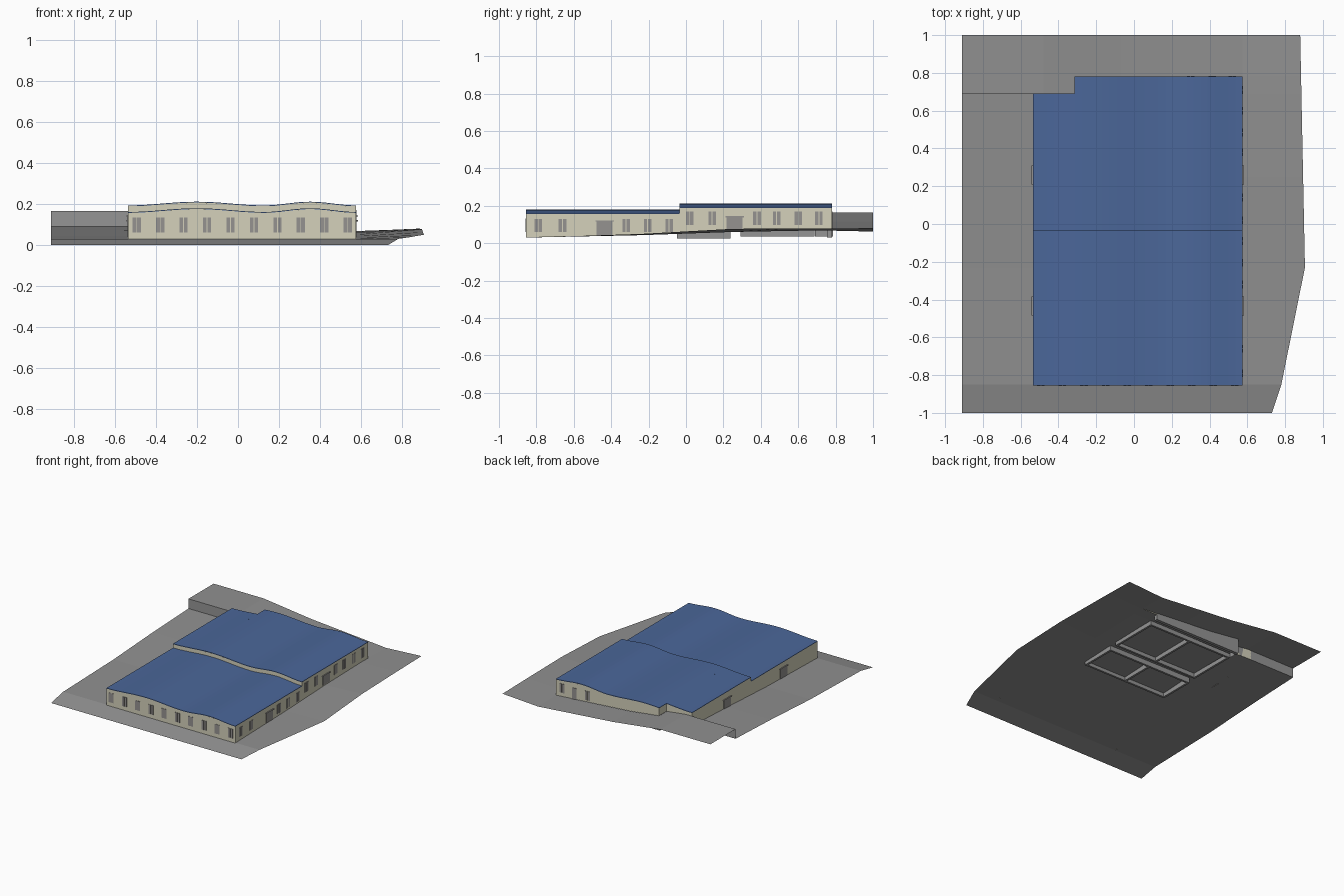
import bpy, bmesh, math

if "Cube" in bpy.data.objects:
    bpy.data.objects.remove(bpy.data.objects["Cube"])

def material(name, r, g, b):
    m = bpy.data.materials.new(name)
    m.diffuse_color = (r, g, b, 1)
    m.use_nodes = True
    m.node_tree.nodes["Principled BSDF"].inputs["Base Color"].default_value = m.diffuse_color
    return m

CREAM = material("cream wall", .66, .64, .50)
BLUE = material("blue roof", .07, .135, .32)
GRAY = material("gray ground", .28, .28, .28)
GLASS = material("gray openings", .30, .29, .28)
CONCRETE = material("concrete", .30, .30, .30)

def finish(name, bm, mat):
    me = bpy.data.meshes.new(name)
    bm.to_mesh(me)
    bm.free()
    me.materials.append(mat)
    ob = bpy.data.objects.new(name, me)
    bpy.context.collection.objects.link(ob)
    return ob

def interp(pts, t):
    if t <= pts[0][0]:
        return pts[0][1]
    for (a, va), (b, vb) in zip(pts, pts[1:]):
        if t <= b:
            return va + (vb - va) * (t - a) / (b - a)
    return pts[-1][1]

# Sheet over a grid; EDGE stands for the slanted right border of the site
EDGE = 99
def edge(y):
    return interp([(-1, .73), (-.85, .78), (-.23, .905), (1, .88)], y)

def sheet(name, xs, ys, zf, mat):
    bm = bmesh.new()
    rows = []
    for y in ys:
        row = []
        for x in xs:
            px = edge(y) if x == EDGE else x
            row.append(bm.verts.new((px, y, zf(px, y))))
        rows.append(row)
    for a, b in zip(rows, rows[1:]):
        for i in range(len(xs) - 1):
            bm.faces.new((a[i], a[i + 1], b[i + 1], b[i]))
    return finish(name, bm, mat)

# Vertical wall along a counterclockwise path
def strip(name, path, bottom, top, mat, step=.05):
    bm = bmesh.new()
    pts = [path[0]]
    for (ax, ay), (bx, by) in zip(path, path[1:]):
        n = max(1, round(math.hypot(bx - ax, by - ay) / step))
        pts += [(ax + (bx - ax) * i / n, ay + (by - ay) * i / n) for i in range(1, n + 1)]
    lo = [bm.verts.new((x, y, bottom(x, y))) for x, y in pts]
    hi = [bm.verts.new((x, y, top(x, y))) for x, y in pts]
    for i in range(len(pts) - 1):
        bm.faces.new((lo[i], lo[i + 1], hi[i + 1], hi[i]))
    return finish(name, bm, mat)

def boxes(name, items, mat):
    bm = bmesh.new()
    for x0, x1, y0, y1, z0, z1 in items:
        vs = bmesh.ops.create_cube(bm, size=1)["verts"]
        for v in vs:
            v.co = ((x0 + x1) / 2 + v.co.x * (x1 - x0),
                    (y0 + y1) / 2 + v.co.y * (y1 - y0),
                    (z0 + z1) / 2 + v.co.z * (z1 - z0))
    return finish(name, bm, mat)

# Ground heights: profiles across the site at a few depths
COLS = [-.91, -.48, -.07, .575, .9]
ROWS = [(-1, [0] * 5), (-.85, [.03] * 5),
        (-.23, [.045, .045, .045, .043, .05]),
        (.25, [.072, .07, .065, .06, .077]),
        (.69, [.09, .09, .075, .068, .08]),
        (.78, [.09, .09, .075, .067, .08])]
def low(x, y):
    return interp([(r, interp(list(zip(COLS, p)), x)) for r, p in ROWS], y)

def hill(x, y):
    back = interp([(-.48, .165), (-.07, .115), (.575, .062), (.88, .08)], x)
    front = interp([(-.48, .165), (-.07, .115), (.575, .067), (.9, .08)], x)
    return interp([(.78, front), (1, back)], y)

XS = [-.91, -.48, -.315, -.07, .19, .575, EDGE]
YS = [-1, -.85, -.58, -.23, 0, .25, .56, .69]
sheet("ground", XS, YS, low, GRAY)
sheet("ground_under_rear", XS[2:], [.69, .78], low, GRAY)
sheet("hill_left", XS[:3], [.69, .78, 1], hill, GRAY)
sheet("hill_back", XS[2:], [.78, 1], hill, GRAY)

# Retaining walls holding the hill
strip("retaining_wall", [(-.91, .69), (-.315, .69)], low, hill, CONCRETE)
strip("retaining_wall_rear", [(-.32, .69), (-.32, .785), (.44, .785)],
      lambda x, y: .035, lambda x, y: hill(x, y) + .001, CONCRETE)

# Two-wave roofs, rear one a step higher
X0, X1, YF, YM, YB, YN, XN = -.535, .575, -.855, -.035, .78, .69, -.315
def wave(x):
    crest = [(X0, 0), (-.2, 1), (.13, 2), (.35, 3), (X1, 4)]
    return .009 * (1 - math.cos(math.pi * interp(crest, x)))
def roof_front(x, y):
    return .157 + wave(x)
def roof_back(x, y):
    return .189 + wave(x)

def roof(name, xa, xb, ya, yb, zf):
    n = max(4, round((xb - xa) / .037))
    ob = sheet(name, [xa + (xb - xa) * i / n for i in range(n + 1)], [ya, yb], zf, BLUE)
    mod = ob.modifiers.new("thickness", 'SOLIDIFY')
    mod.thickness = .004
    mod.offset = 1

roof("roof_front", X0, X1, YF, YM, roof_front)
roof("roof_rear_left", X0, XN, YM, YN, roof_back)
roof("roof_rear", XN, X1, YM, YB, roof_back)

# Outer walls and the step between the roofs
strip("front_walls", [(X0, YM), (X0, YF), (X1, YF), (X1, YM)], low, roof_front, CREAM)
strip("rear_walls", [(X1, YM), (X1, YB), (XN, YB), (XN, YN), (X0, YN), (X0, YM)],
      low, roof_back, CREAM)
strip("step_wall", [(X0, YM), (X1, YM)], roof_front, roof_back, CREAM)

# Paired windows
T = .003
front, side, back = [], [], []
for i in range(10):
    c = -.493 + i * (.534 + .493) / 9
    for s in (-1, 1):
        m = c + s * .011
        front.append((m - .009, m + .009, YF - T, YF + T, .06, .133))
for ys, z0, z1 in (([-.79, -.66, -.32, -.205, -.09], .06, .13),
                   ([.02, .14, .38, .485, .6, .71], .098, .17)):
    for c in ys:
        for s in (-1, 1):
            m = c + s * .0115
            side.append((X1 - T, X1 + T, m - .009, m + .009, z0, z1))
for c in (.52, .30):
    for s in (-1, 1):
        m = c + s * .0115
        back.append((m - .009, m + .009, YB - T, YB + T, .10, .17))
boxes("front_windows", front, GLASS)
boxes("right_windows", side, GLASS)
boxes("back_windows", back, GLASS)

# Doors with slim canopies on both sides, and a back door
doors, canopies = [(.395, .435, YB - T, YB + T, .075, .165)], []
for c, z0, z1 in ((-.435, .04, .115), (.26, .068, .138)):
    for x in (X0, X1):
        doors.append((x - T, x + T, c - .043, c + .043, z0, z1))
        canopies.append((x - .008, x + .008, c - .05, c + .05, z1, z1 + .006))
boxes("doors", doors, GLASS)
boxes("door_canopies", canopies, GLASS)

# Foundation walls reaching below the ground
W = .008
footings = []
for y0, y1, z0 in ((-.04, .23, .025), (.3, .68, .035)):
    for y in (y0, y1):
        footings.append((-.32, .42, y - W, y + W, z0, .068))
    for x in (-.312, .05, .412):
        footings.append((x - W, x + W, y0, y1, z0, .068))
footings.append((-.32, .44, .755, .78, .03, .068))
boxes("foundations", footings, CONCRETE)
